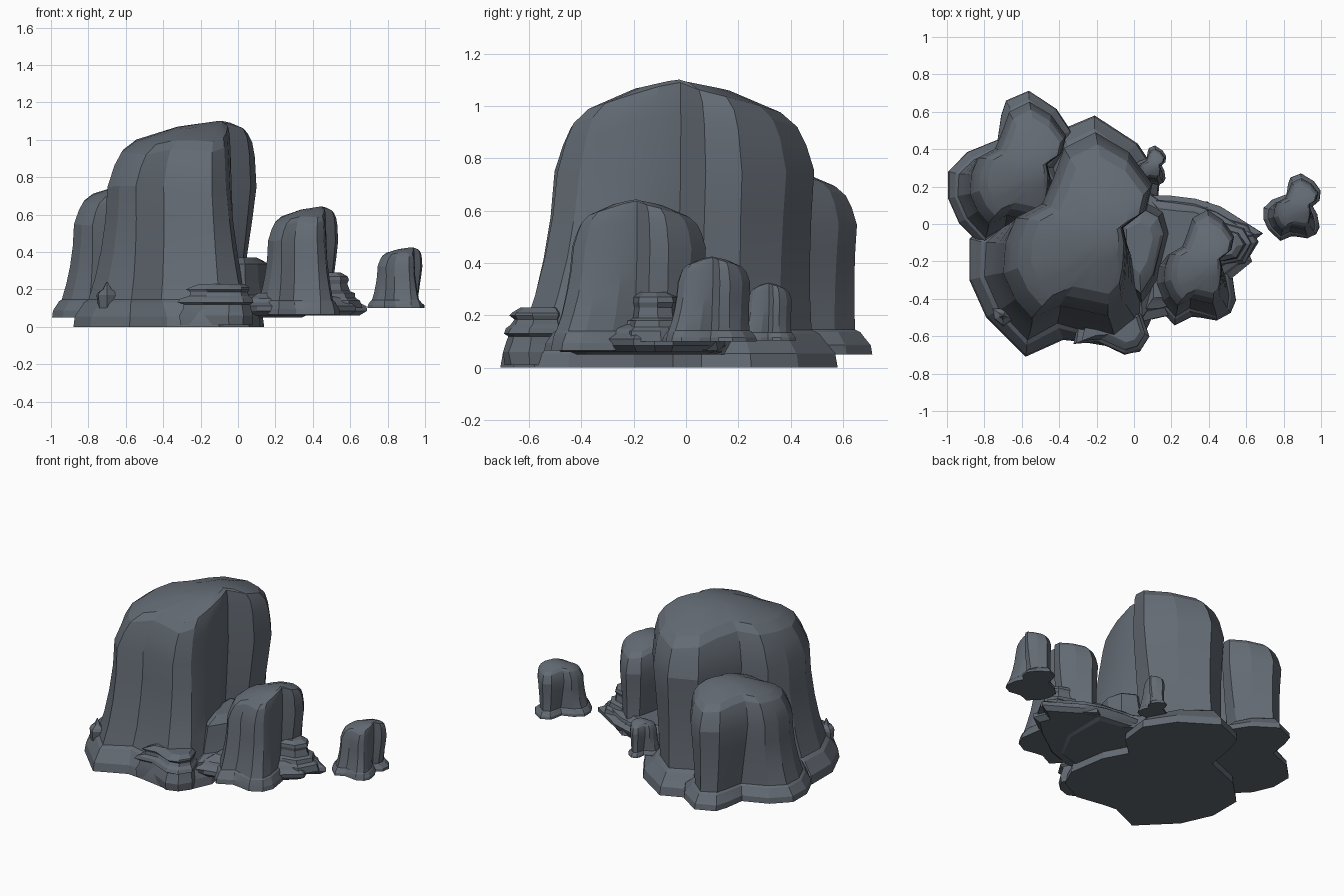
import bpy, bmesh, math, random
from mathutils import Vector

random.seed(4)
cube = bpy.data.objects.get("Cube")
if cube:
    bpy.data.objects.remove(cube, do_unlink=True)

stone = bpy.data.materials.new("slate_grey")
stone.use_nodes = True
COLOUR = (0.125, 0.145, 0.172, 1)
stone.diffuse_color = COLOUR
stone.node_tree.nodes["Principled BSDF"].inputs["Base Color"].default_value = COLOUR


def loft(name, rings, apex=None):
    """Skin a stack of equal rings, closed below and fanned or capped above."""
    bm = bmesh.new()
    loops = [[bm.verts.new(p) for p in ring] for ring in rings]
    n = len(loops[0])
    for low, high in zip(loops, loops[1:]):
        for i in range(n):
            j = (i + 1) % n
            bm.faces.new((low[i], low[j], high[j], high[i]))
    bm.faces.new(loops[0][::-1])
    if apex:
        tip = bm.verts.new(apex)
        for i in range(n):
            bm.faces.new((loops[-1][i], loops[-1][(i + 1) % n], tip))
    else:
        bm.faces.new(loops[-1])
    bmesh.ops.recalc_face_normals(bm, faces=bm.faces)
    mesh = bpy.data.meshes.new(name)
    bm.to_mesh(mesh)
    bm.free()
    mesh.materials.append(stone)
    obj = bpy.data.objects.new(name, mesh)
    bpy.context.collection.objects.link(obj)
    bpy.ops.object.select_all(action="DESELECT")
    obj.select_set(True)
    bpy.context.view_layer.objects.active = obj
    bpy.ops.object.shade_smooth_by_angle(angle=math.radians(17))
    return obj


def vectors(points):
    return [Vector((x, y, 0)) for x, y in points]


# Plan outlines of one tower: foot, lower wall and shoulder
FOOT = vectors([(0, -.05), (.12, .06), (.14, .25), (.02, .43), (-.21, .58), (-.4, .5),
                (-.44, .38), (-.47, .18), (-.72, .08), (-.88, -.08), (-.88, -.3),
                (-.79, -.5), (-.58, -.71), (-.38, -.62), (-.28, -.63), (-.1, -.66),
                (.06, -.58), (.12, -.45), (.08, -.2)])
WALL = vectors([(-.08, -.04), (0, .06), (.01, .21), (-.06, .36), (-.21, .48), (-.35, .41),
                (-.38, .3), (-.42, .12), (-.66, .02), (-.79, -.1), (-.8, -.28),
                (-.72, -.46), (-.57, -.62), (-.41, -.53), (-.27, -.57), (-.1, -.62),
                (.02, -.53), (.04, -.4), (0, -.2)])
SHOULDER = vectors([(-.06, -.02), (.06, .07), (.09, .2), (-.03, .36), (-.2, .46), (-.36, .38),
                    (-.41, .24), (-.47, .1), (-.6, .03), (-.65, -.1), (-.66, -.25),
                    (-.6, -.38), (-.52, -.47), (-.38, -.41), (-.28, -.43), (-.14, -.46),
                    (-.07, -.38), (-.05, -.28), (-.04, -.12)])
APEX = Vector((-.11, -.03, 1.1))
PLAN_CENTRE = Vector((-.37, -.065, 0))


def at(p, z):
    return Vector((p.x, p.y, z))


def tower(name, x, y, z, scale):
    top = at(APEX, 0)
    rings = [[at(p, 0) for p in FOOT],
             [at(p.lerp(PLAN_CENTRE, .015), .055) for p in FOOT],
             [at(f.lerp(w, .55), .11) for f, w in zip(FOOT, WALL)],
             [at(f.lerp(w, .7), .13) for f, w in zip(FOOT, WALL)],
             [at(w, .145) for w in WALL]]
    # Weathered wall drawing in, then swelling below the shoulder
    for height, blend, swell in [(.27, .27, 0), (.42, .53, .01), (.58, .77, .03), (.75, .96, .06)]:
        rings.append([at(w.lerp(s, blend) + (s - top) * swell,
                         height + random.uniform(-.008, .008))
                      for w, s in zip(WALL, SHOULDER)])
    # Crown sloping away from the apex, more steeply to front and back
    for keep, crest, fall in [(1, .97, .23), (.93, 1.055, .28), (.8, 1.1, .3), (.4, 1.105, .22)]:
        ring = []
        for s in SHOULDER:
            p = top.lerp(s, keep)
            d = p - top
            ring.append(at(p, crest - fall * (1.1 * d.length - .35 * abs(d.x))))
        rings.append(ring)
    obj = loft(name, rings, APEX)
    for v in obj.data.vertices:
        d = v.co - PLAN_CENTRE
        v.co = Vector((x + d.x * scale[0], y + d.y * scale[1], z + d.z * scale[2]))


tower("main_tower", -.37, -.065, 0, (1, 1, 1))
tower("back_left_tower", -.665, .29, .05, (.645, .655, .66))
tower("right_tower", .315, -.21, .065, (.47, .515, .525))
tower("islet_tower", .845, .09, .1, (.3, .28, .295))
tower("back_pinnacle", .085, .31, .105, (.17, .17, .2))


def ledge(name, outline, centre, tiers):
    """Stacked strata: every tier is a height and a size about the centre."""
    c = Vector((*centre, 0))
    rings = []
    for height, size in tiers:
        rings.append([at(c.lerp(p, size * random.uniform(.97, 1.03)), height)
                      for p in vectors(outline)])
    loft(name, rings)


# Broad shelf under the right tower
ledge("right_shelf",
      [(.69, -.05), (.46, .09), (.33, .13), (.2, .15), (.06, .16), (0, -.1), (.02, -.52),
       (.1, -.51), (.3, -.46), (.5, -.3), (.63, -.2), (.6, -.12)], (.3, -.1),
      [(.06, .9), (.085, .98), (.11, 1), (.13, .88), (.15, .85), (.165, .74), (.18, .7)])
ledge("shelf_underside",
      [(.36, -.2), (.36, .1), (.1, .14), (0, -.1), (.08, -.45), (.25, -.4)], (.18, -.1),
      [(.05, .9), (.06, 1), (.075, 1)])
# Stepped spur on the right tower's flank
ledge("right_spur",
      [(.64, -.1), (.59, -.02), (.47, .02), (.4, -.1), (.45, -.23), (.58, -.2)], (.47, -.13),
      [(.1, 1.15), (.14, 1.1), (.155, .95), (.18, .9), (.19, .74), (.23, .68), (.25, .74),
       (.27, .7), (.29, .45)])
# Saddle between the two big towers
ledge("middle_saddle",
      [(.18, -.05), (.15, .06), (.05, .12), (-.1, .05), (-.1, -.3), (.04, -.42), (.12, -.3)],
      (.02, -.1),
      [(.05, 1.3), (.14, 1.25), (.17, 1.02), (.24, .92), (.3, .86), (.335, .85),
       (.35, .75), (.37, .5)])
# Layered outcrop at the front, leaning back against the wall
ledge("front_outcrop",
      [(.08, -.6), (.04, -.48), (-.12, -.42), (-.3, -.5), (-.32, -.64), (-.2, -.63),
       (-.05, -.7), (.03, -.68)], (-.03, -.53),
      [(.01, .95), (.06, 1), (.1, .9), (.12, .88), (.13, 1), (.15, .95), (.165, .8),
       (.185, .76), (.2, .84), (.21, .8), (.23, .6)])
# Small spike on the front left foot
ledge("front_spike",
      [(-.64, -.51), (-.68, -.45), (-.76, -.45), (-.75, -.51), (-.7, -.55)], (-.7, -.49),
      [(.1, .8), (.17, .95), (.185, .8), (.2, .4), (.24, .06)])
